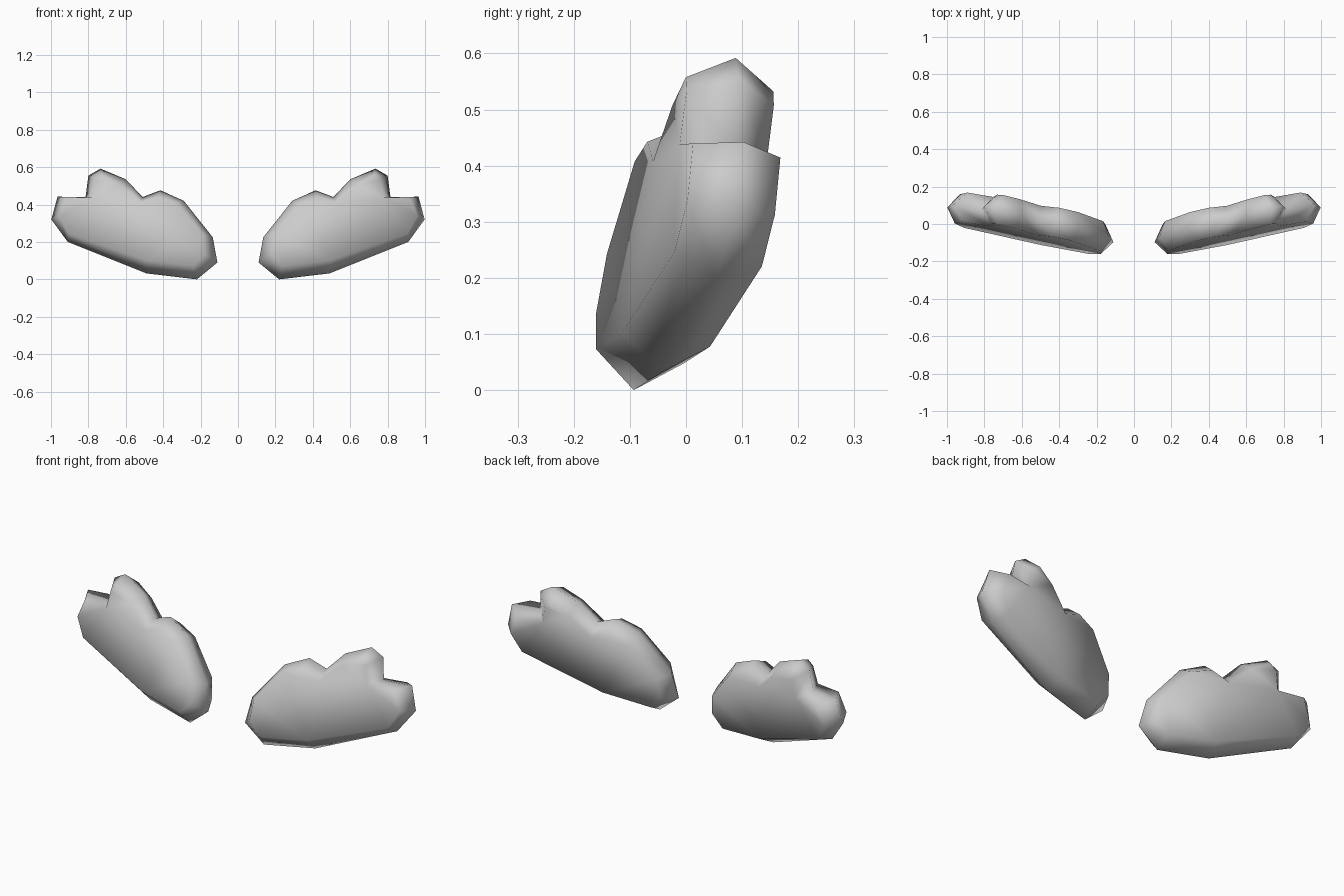
import bpy, bmesh
from mathutils import Vector

if "Cube" in bpy.data.objects:
    bpy.data.objects.remove(bpy.data.objects["Cube"])

grey = bpy.data.materials.new("light_grey")
grey.diffuse_color = (0.6, 0.6, 0.6, 1)
grey.use_nodes = True
grey.node_tree.nodes["Principled BSDF"].inputs["Base Color"].default_value = grey.diffuse_color

# lobed outline (x, z) of one puff, and the smaller outline of its front and back faces
RIM = [(.11, .09), (.135, .225), (.29, .42), (.415, .476), (.51, .44), (.60, .535),
       (.735, .592), (.80, .555), (.815, .44), (.965, .442), (.998, .32), (.91, .20),
       (.49, .032), (.22, 0)]
FACE = [(.165, .125), (.178, .23), (.315, .395), (.415, .43), (.51, .395), (.62, .495),
        (.715, .545), (.745, .52), (.765, .425), (.905, .427), (.945, .325), (.895, .233),
        (.48, .09), (.228, .06)]
HALF = 0.08                                   # half thickness
NORMAL = Vector((-.167, 1, -.162)).normalized()  # leaning, swept-back plate


def plate_point(x, z):
    return Vector((x, -.13 + .167 * x + .162 * z, z))


def puff(name, side):
    bm = bmesh.new()

    def ring(points, offset):
        out = []
        for x, z in points:
            p = plate_point(x, z) + NORMAL * offset
            out.append(bm.verts.new((p.x * side, p.y, p.z)))
        return out

    front, rim, back = ring(FACE, -HALF), ring(RIM, 0), ring(FACE, HALF)
    n = len(RIM)
    # bevelled sides meeting in a ridge at the rim
    for a, b in ((front, rim), (rim, back)):
        for i in range(n):
            j = (i + 1) % n
            bm.faces.new((a[i], a[j], b[j], b[i]))
    # front and back faces
    caps = [bm.faces.new(front), bm.faces.new(back)]
    bmesh.ops.recalc_face_normals(bm, faces=bm.faces)
    bmesh.ops.triangulate(bm, faces=caps)
    for f in bm.faces:
        f.smooth = True
    me = bpy.data.meshes.new(name)
    bm.to_mesh(me)
    bm.free()
    me.materials.append(grey)
    ob = bpy.data.objects.new(name, me)
    bpy.context.collection.objects.link(ob)


puff("right_puff", 1)
puff("left_puff", -1)
